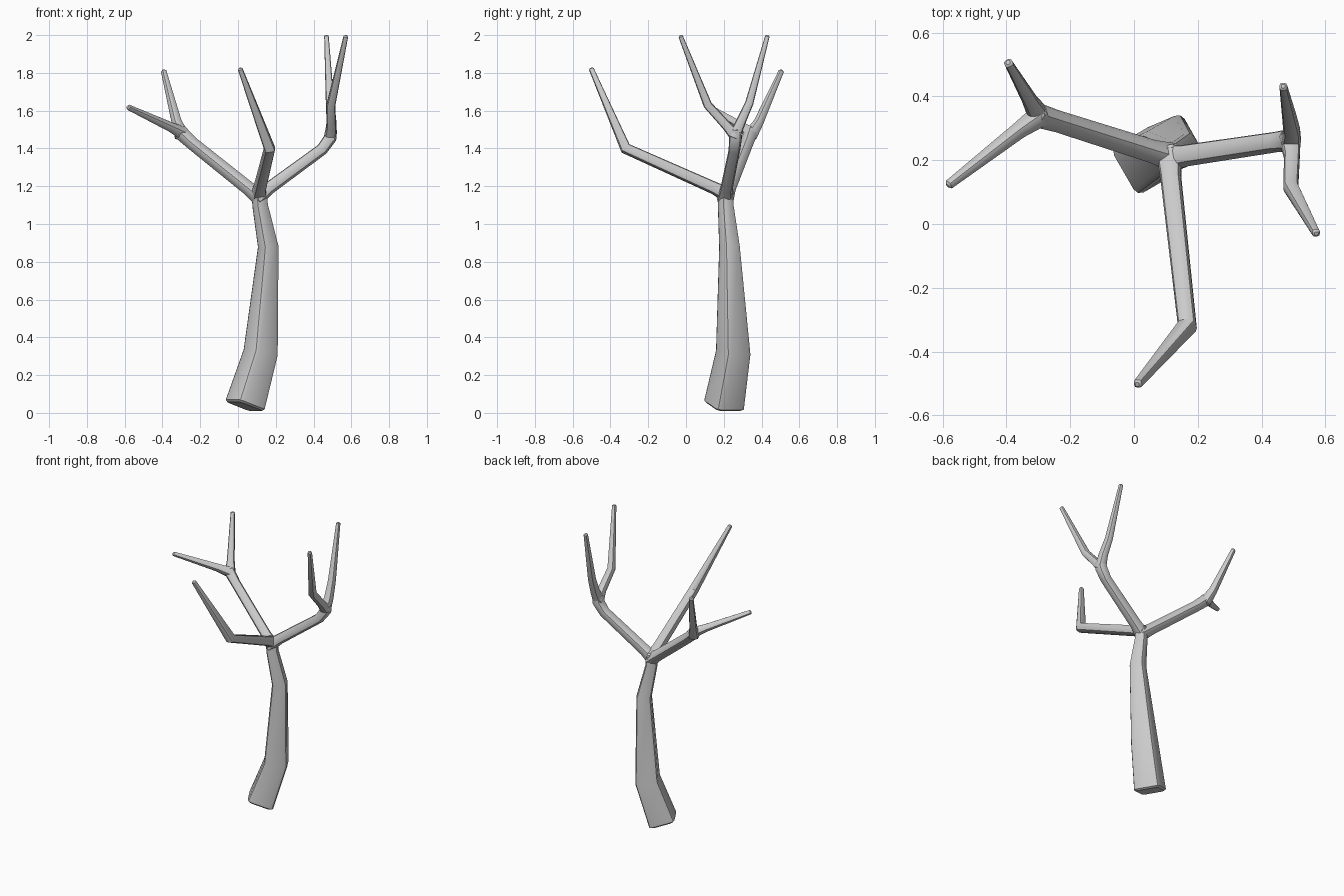
import bpy, bmesh, math
from mathutils import Vector

if "Cube" in bpy.data.objects:
    bpy.data.objects.remove(bpy.data.objects["Cube"])


def section(a, c):
    """Square of half-width a with corners rounded by c, 12 points."""
    pts = []
    k = 0.29 * c
    for i in range(4):
        s, co = math.sin(i * math.pi / 2), math.cos(i * math.pi / 2)
        for u, v in ((a, a - c), (a - k, a - k), (a - c, a)):
            pts.append((u * co - v * s, u * s + v * co))
    return pts


def limb(name, path, roll=0.0):
    """Tapered tube along path points (x, y, z, half-width) with softened ends."""
    pts = [Vector(p[:3]) for p in path]
    rad = [p[3] for p in path]
    tans = []
    for i in range(len(pts)):
        t = Vector()
        if i > 0:
            t += (pts[i] - pts[i - 1]).normalized()
        if i < len(pts) - 1:
            t += (pts[i + 1] - pts[i]).normalized()
        tans.append(t.normalized())
    # rings: position, tangent, half-width, with a small chamfer at both ends
    rings = [(p, t, r) for p, t, r in zip(pts, tans, rad)]
    e0, e1 = min(0.01, rad[0] * 0.5), min(0.01, rad[-1] * 0.5)
    rings[0] = (pts[0] + tans[0] * e0, tans[0], rad[0])
    rings[-1] = (pts[-1] - tans[-1] * e1, tans[-1], rad[-1])
    rings.insert(0, (pts[0], tans[0], rad[0] - e0))
    rings.append((pts[-1], tans[-1], rad[-1] - e1))

    bm = bmesh.new()
    ref = Vector((math.cos(roll), math.sin(roll), 0))
    loops = []
    for p, t, r in rings:
        u = (ref - t * ref.dot(t)).normalized()
        v = t.cross(u)
        ref = u
        c = min(0.024, r * 0.62)
        loops.append([bm.verts.new(p + u * x + v * y) for x, y in section(r, c)])
    n = len(loops[0])
    for a, b in zip(loops, loops[1:]):
        for i in range(n):
            j = (i + 1) % n
            bm.faces.new((a[i], a[j], b[j], b[i]))
    bm.faces.new(loops[0][::-1])
    bm.faces.new(loops[-1])
    bmesh.ops.recalc_face_normals(bm, faces=bm.faces)
    me = bpy.data.meshes.new(name)
    bm.to_mesh(me)
    bm.free()
    ob = bpy.data.objects.new(name, me)
    bpy.context.collection.objects.link(ob)
    bpy.ops.object.select_all(action='DESELECT')
    ob.select_set(True)
    bpy.context.view_layer.objects.active = ob
    bpy.ops.object.shade_smooth_by_angle(angle=math.radians(35))
    return ob


# trunk, square and leaning, narrowing to the main fork
limb("trunk", [(0.035, 0.20, 0.034, 0.085), (0.12, 0.25, 0.32, 0.074),
               (0.16, 0.23, 0.88, 0.047), (0.117, 0.21, 1.10, 0.037),
               (0.112, 0.21, 1.19, 0.036)], math.radians(30))

# left branch and its two twigs
limb("left_branch", [(0.13, 0.205, 1.13, 0.040), (0.06, 0.227, 1.185, 0.032),
                     (-0.24, 0.322, 1.425, 0.030), (-0.315, 0.345, 1.495, 0.034)], 0.4)
limb("left_outer_twig", [(-0.28, 0.35, 1.475, 0.032), (-0.36, 0.294, 1.515, 0.023),
                         (-0.585, 0.12, 1.62, 0.013)], 1.0)
limb("left_upper_twig", [(-0.295, 0.335, 1.46, 0.034), (-0.325, 0.385, 1.54, 0.024),
                         (-0.395, 0.507, 1.815, 0.013)], 0.5)

# front branch with one elbow
limb("front_branch", [(0.11, 0.23, 1.15, 0.040), (0.115, 0.15, 1.19, 0.032),
                      (0.167, -0.32, 1.40, 0.029), (0.01, -0.503, 1.825, 0.013)], 0.3)

# right branch and its two bent twigs
limb("right_branch", [(0.09, 0.205, 1.13, 0.040), (0.165, 0.215, 1.19, 0.032),
                      (0.445, 0.257, 1.395, 0.030), (0.488, 0.262, 1.455, 0.033),
                      (0.495, 0.262, 1.51, 0.030)], 1.3)
limb("right_front_twig", [(0.487, 0.275, 1.45, 0.032), (0.495, 0.215, 1.52, 0.025),
                          (0.492, 0.115, 1.63, 0.023), (0.572, -0.03, 1.998, 0.012)])
limb("right_back_twig", [(0.49, 0.25, 1.45, 0.032), (0.495, 0.29, 1.54, 0.026),
                         (0.487, 0.335, 1.64, 0.022), (0.468, 0.432, 1.999, 0.012)])
